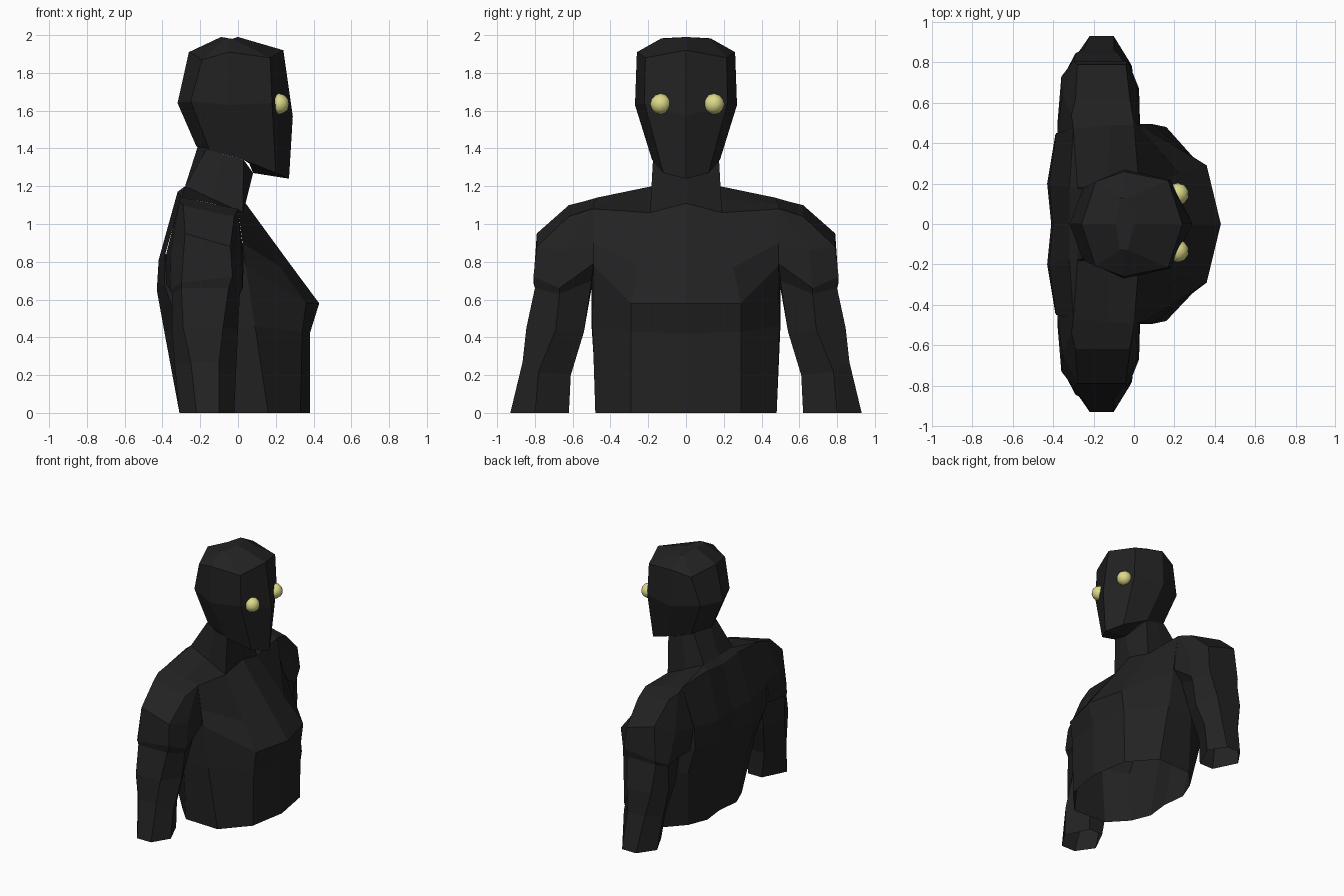
import bpy, bmesh

def material(name, rgb):
    m = bpy.data.materials.new(name)
    m.diffuse_color = (*rgb, 1)
    return m

BLACK = material("charcoal_black", (0.016, 0.016, 0.016))
YELLOW = material("pale_yellow", (0.72, 0.70, 0.25))

def finish(bm, name, mat, smooth=False):
    bmesh.ops.remove_doubles(bm, verts=bm.verts, dist=0.0005)
    bmesh.ops.recalc_face_normals(bm, faces=bm.faces)
    me = bpy.data.meshes.new(name)
    for f in bm.faces:
        f.smooth = smooth
    bm.to_mesh(me)
    bm.free()
    me.materials.append(mat)
    ob = bpy.data.objects.new(name, me)
    bpy.context.collection.objects.link(ob)
    return ob

def loft(name, rings, cap=False, hidden=None):
    """Skin a stack of closed sections; drop faces buried in a neighbouring part."""
    bm = bmesh.new()
    rows = [[bm.verts.new(p) for p in r] for r in rings]
    n = len(rows[0])
    for a, b in zip(rows, rows[1:]):
        for i in range(n):
            j = (i + 1) % n
            bm.faces.new((a[i], a[j], b[j], b[i]))
    if cap:
        bm.faces.new(rows[-1])
    if hidden:
        buried = [f for f in bm.faces if hidden(f.calc_center_median())]
        bmesh.ops.delete(bm, geom=buried, context='FACES')
    return finish(bm, name, BLACK)

def whole(half):
    """Complete a half section (front centre to back centre) across y = 0."""
    return half + [(x, -y, z) for x, y, z in reversed(half[1:-1])]

# Torso (open below): waist, ribs, chest edge, upper chest, shoulder line, neck base
torso = [
    [(.38, 0, 0), (.33, .29, 0), (.16, .48, 0), (-.12, .47, 0), (-.25, .33, 0), (-.31, .18, 0), (-.29, 0, 0)],
    [(.38, 0, .42), (.34, .29, .43), (.09, .495, .46), (-.12, .50, .46), (-.31, .42, .45), (-.39, .20, .43), (-.37, 0, .43)],
    [(.43, 0, .58), (.36, .29, .58), (.04, .49, .78), (-.12, .50, .75), (-.39, .44, .68), (-.43, .20, .65), (-.41, 0, .65)],
    [(.274, 0, .79), (.226, .25, .77), (.024, .49, .90), (-.12, .50, .92), (-.385, .45, .84), (-.42, .20, .81), (-.40, 0, .81)],
    [(.04, 0, 1.11), (.025, .19, 1.06), (0, .49, 1.08), (-.12, .49, 1.105), (-.30, .47, 1.14), (-.32, .18, 1.17), (-.32, 0, 1.15)],
    [(.04, 0, 1.11), (.025, .19, 1.06), (.025, .19, 1.06), (-.13, .185, 1.13), (-.28, .18, 1.20), (-.28, .18, 1.20), (-.28, 0, 1.20)],
]
loft("torso", [whole(r) for r in torso],
     hidden=lambda c: abs(c.y) > .455 and c.z > .84 and c.x < 0)

# Neck
neck = [
    [(.04, 0, 1.11), (.025, .19, 1.06), (-.13, .185, 1.13), (-.28, .18, 1.20), (-.28, 0, 1.20)],
    [(.08, 0, 1.27), (.03, .175, 1.34), (-.08, .17, 1.37), (-.165, .14, 1.40), (-.21, 0, 1.42)],
]
loft("neck", [whole(r) for r in neck])

# Head (open at the neck): under the chin, jaw, widest line, brow, crown, tip
head = [
    [(.08, 0, 1.27), (.06, .15, 1.32), (.03, .175, 1.34), (-.15, .148, 1.39), (-.22, 0, 1.41)],
    [(.27, 0, 1.24), (.20, .12, 1.27), (.03, .18, 1.34), (-.15, .15, 1.39), (-.22, 0, 1.41)],
    [(.29, 0, 1.57), (.18, .22, 1.64), (-.05, .27, 1.63), (-.25, .18, 1.65), (-.32, 0, 1.64)],
    [(.24, 0, 1.92), (.17, .215, 1.88), (-.05, .26, 1.91), (-.19, .21, 1.87), (-.26, 0, 1.91)],
    [(.0, 0, 1.99), (-.03, .13, 1.98), (-.05, .13, 1.983), (-.07, .13, 1.98), (-.09, 0, 1.99)],
]
loft("head", [whole(r) for r in head], cap=True)

# Arms (open below): six-sided sections from the cut forearm up to the shoulder
arm = [
    [(-.22, .93, 0), (-.10, .93, 0), (-.02, .80, 0), (-.10, .62, 0), (-.22, .62, 0), (-.31, .80, 0)],
    [(-.25, .865, .27), (-.10, .865, .27), (-.01, .78, .22), (-.10, .61, .20), (-.25, .61, .20), (-.335, .76, .25)],
    [(-.29, .845, .45), (-.08, .845, .45), (0, .69, .44), (-.08, .54, .43), (-.29, .54, .43), (-.35, .71, .45)],
    [(-.30, .80, .66), (-.05, .80, .66), (.01, .67, .63), (-.03, .50, .70), (-.30, .50, .66), (-.35, .72, .63)],
    [(-.30, .808, .69), (-.03, .808, .72), (.025, .67, .66), (.03, .49, .79), (-.38, .49, .68), (-.36, .73, .65)],
    [(-.28, .79, .95), (-.04, .79, .88), (.02, .65, .86), (.025, .49, .88), (-.38, .45, .84), (-.355, .64, .86)],
    [(-.29, .62, 1.10), (-.02, .62, 1.04), (0, .50, 1.08), (0, .49, 1.08), (-.30, .47, 1.14), (-.31, .54, 1.12)],
]
for side, label in ((1, "left_arm"), (-1, "right_arm")):
    loft(label, [[(x, side * y, z) for x, y, z in r] for r in arm], cap=True,
         hidden=lambda c: abs(c.y) < .5 and c.z > .72)

# Eyes: small round beads set into the face
for y, label in ((.148, "left_eye"), (-.134, "right_eye")):
    bm = bmesh.new()
    bmesh.ops.create_icosphere(bm, subdivisions=2, radius=.056)
    bmesh.ops.translate(bm, verts=bm.verts, vec=(.216, y, 1.635))
    finish(bm, label, YELLOW, smooth=True)
